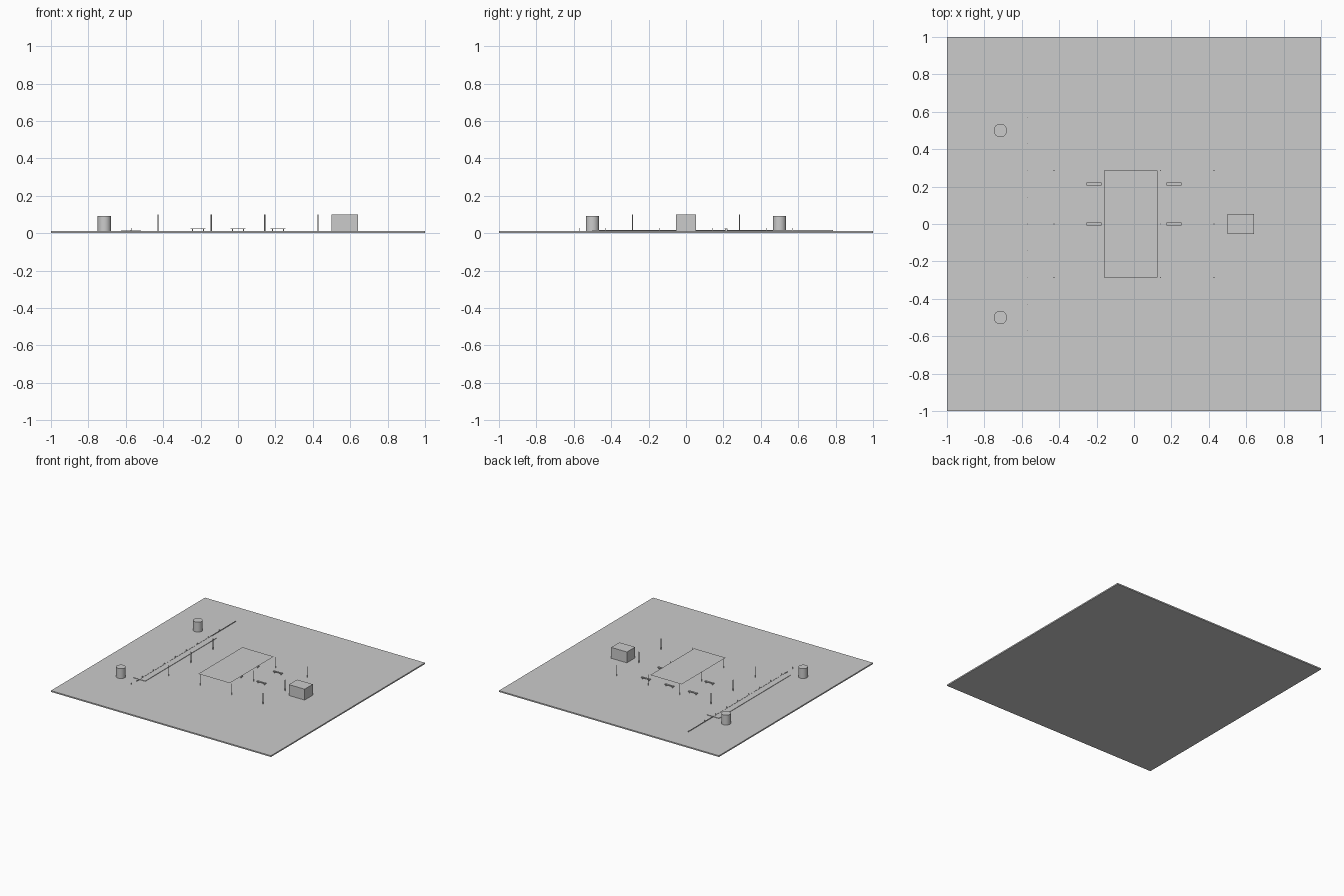
import bpy

if "Cube" in bpy.data.objects:
    bpy.data.objects.remove(bpy.data.objects["Cube"])

U = 1 / 14            # layout module: the site is 28 modules wide
G = 0.0107            # top of the ground slab


def finish(name):
    ob = bpy.context.object
    ob.name = name
    ob.data.name = name
    return ob


def box(name, x, y, z0, sx, sy, sz):
    bpy.ops.mesh.primitive_cube_add(size=1, location=(x, y, z0 + sz / 2))
    ob = finish(name)
    ob.scale = (sx, sy, sz)
    bpy.ops.object.transform_apply(location=False, rotation=False, scale=True)
    return ob


def cylinder(name, x, y, z0, r, h, sides):
    bpy.ops.mesh.primitive_cylinder_add(vertices=sides, radius=r, depth=h,
                                        location=(x, y, z0 + h / 2))
    ob = finish(name)
    bpy.ops.object.shade_smooth_by_angle()
    return ob


# ground slab
box("ground_slab", 0, 0, 0, 2, 2, G)

# grid of slim pavilion posts
for i in (-6, -2, 2, 6):
    for j in (-4, 0, 4):
        cylinder("pavilion_post", i * U, j * U, G, 0.003, 0.1 - G, 8)

# thin roof sheet over the middle bay
bpy.ops.mesh.primitive_plane_add(size=1, location=(-0.25 * U, 0, 0.1))
roof = finish("roof_sheet")
roof.scale = (4 * U, 8 * U, 1)

# benches: seat with two end legs
for i in (-3, 0, 3):
    for j in (0, 3):
        x, y = i * U, j * U
        box("bench_seat", x, y, 0.021, 0.08, 0.016, 0.0035)
        for s in (-1, 1):
            box("bench_leg", x + s * 0.03, y, G, 0.005, 0.013, 0.0105)

# low strip with a long rail and small marker posts
box("low_platform", -8 * U, 0, G, 1.5 * U, 13 * U, 0.0035)
box("long_rail", -8 * U, 2 * U, G, 0.005, 18 * U, 0.005)
for j in range(-8, 9, 2):
    cylinder("marker_post", -8 * U, j * U, G, 0.0018, 0.016, 6)

# service block
box("service_block", 8 * U, 0, G, 2 * U, 1.5 * U, 0.1 - G)

# drums
for s in (-1, 1):
    cylinder("drum", -10 * U, s * 7 * U, G + 0.001, 0.5 * U, 0.081, 24)
